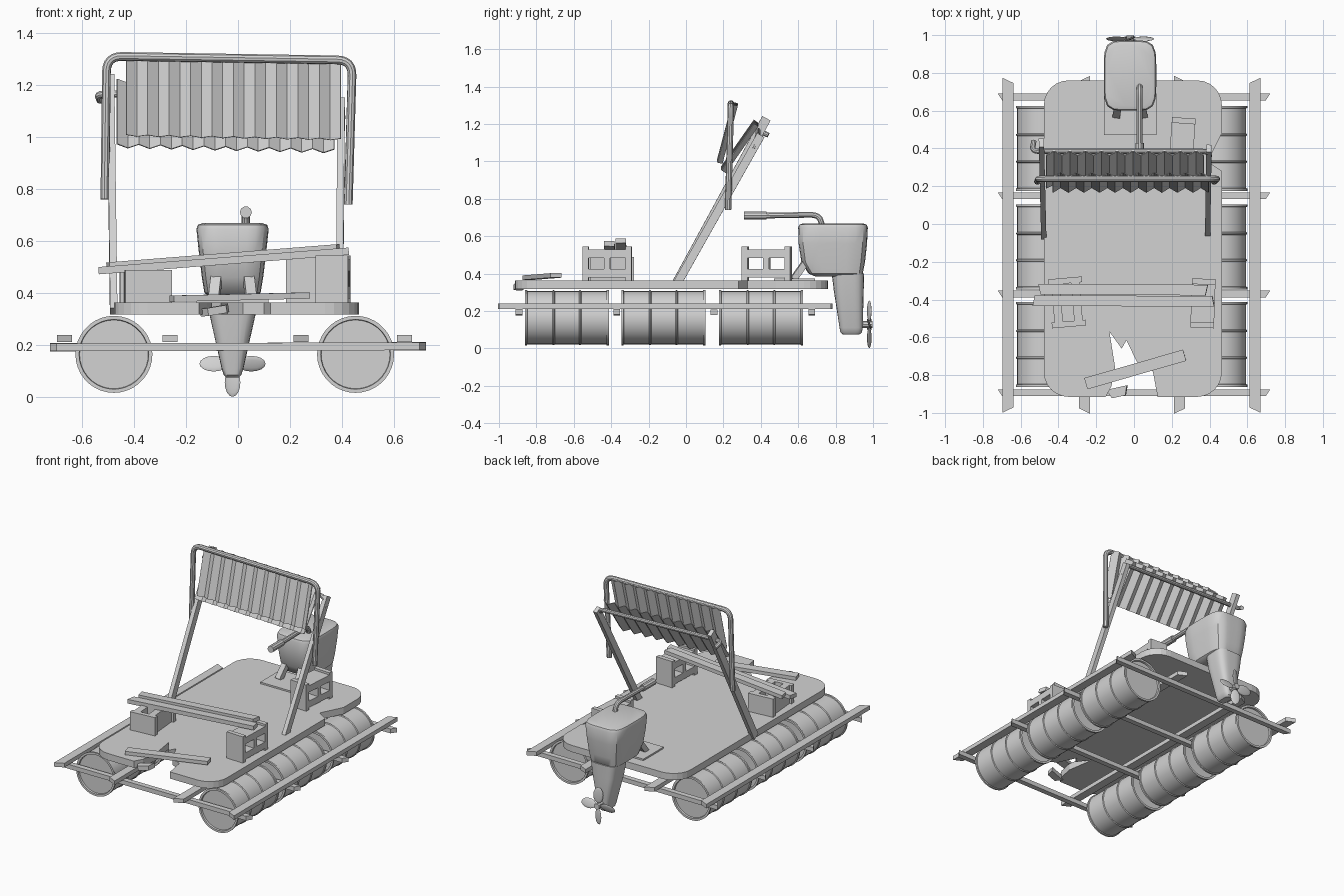
import bpy, bmesh, math, random
from mathutils import Vector, Matrix

random.seed(4)
if "Cube" in bpy.data.objects:
    bpy.data.objects.remove(bpy.data.objects["Cube"])

grey = bpy.data.materials.new("plain_grey")
grey.use_nodes = True
grey.diffuse_color = (0.65, 0.65, 0.65, 1)
grey.node_tree.nodes["Principled BSDF"].inputs["Base Color"].default_value = (0.65, 0.65, 0.65, 1)


def finish(name, bm, smooth=False):
    bmesh.ops.recalc_face_normals(bm, faces=bm.faces)
    mesh = bpy.data.meshes.new(name)
    bm.to_mesh(mesh)
    bm.free()
    mesh.materials.append(grey)
    obj = bpy.data.objects.new(name, mesh)
    bpy.context.collection.objects.link(obj)
    if smooth:
        bpy.ops.object.select_all(action='DESELECT')
        obj.select_set(True)
        bpy.context.view_layer.objects.active = obj
        bpy.ops.object.shade_smooth_by_angle(angle=math.radians(35))
    return obj


def beam(name, a, b, width, height, skew=0.0):
    """Board from a to b; skew cuts both ends at a slant."""
    a, b = Vector(a), Vector(b)
    along = (b - a).normalized()
    side = along.cross(Vector((0, 0, 1))).normalized()
    up = side.cross(along)
    bm = bmesh.new()
    rings = []
    for p, s in ((a, skew), (b, -skew)):
        rings.append([bm.verts.new(p + side * width / 2 * i + up * height / 2 * j + along * s * i)
                      for i, j in ((-1, -1), (1, -1), (1, 1), (-1, 1))])
    bridge(bm, rings)
    return finish(name, bm)


def bridge(bm, rings):
    for r, s in zip(rings, rings[1:]):
        n = len(r)
        for i in range(n):
            bm.faces.new((r[i], r[(i + 1) % n], s[(i + 1) % n], s[i]))
    bm.faces.new(rings[0])
    bm.faces.new(rings[-1])


def loft(name, sections, x, n=32, power=5):
    """Stack of rounded rectangles given as z, y centre, half x, half y."""
    bm = bmesh.new()
    rings = []
    for z, cy, hx, hy in sections:
        ring = []
        for i in range(n):
            c, s = math.cos(math.tau * i / n), math.sin(math.tau * i / n)
            k = (abs(c) ** power + abs(s) ** power) ** (-1 / power)
            ring.append(bm.verts.new((x + hx * c * k, cy + hy * s * k, z)))
        rings.append(ring)
    bridge(bm, rings)
    return finish(name, bm, True)


def tube(name, points, radius, bend=0.06):
    """Round tube along points with rounded corners."""
    pts = [Vector(p) for p in points]
    path = [pts[0]]
    for p, q, r in zip(pts, pts[1:], pts[2:]):
        a = q + (p - q).normalized() * min(bend, (p - q).length * 0.45)
        b = q + (r - q).normalized() * min(bend, (r - q).length * 0.45)
        for i in range(7):
            t = i / 6
            path.append(a * (1 - t) ** 2 + q * 2 * t * (1 - t) + b * t * t)
    path.append(pts[-1])
    curve = bpy.data.curves.new(name, 'CURVE')
    curve.dimensions = '3D'
    curve.bevel_depth, curve.bevel_resolution, curve.use_fill_caps = radius, 3, True
    line = curve.splines.new('POLY')
    line.points.add(len(path) - 1)
    for point, co in zip(line.points, path):
        point.co = (*co, 1)
    temp = bpy.data.objects.new(name, curve)
    bm = bmesh.new()
    bpy.context.collection.objects.link(temp)
    mesh = bpy.data.meshes.new_from_object(temp.evaluated_get(bpy.context.evaluated_depsgraph_get()))
    bm.from_mesh(mesh)
    bpy.data.objects.remove(temp)
    return finish(name, bm, True)


def extrude(name, outline, z, depth):
    bm = bmesh.new()
    bridge(bm, [[bm.verts.new((x, y, h)) for x, y in outline] for h in (z, z + depth)])
    return finish(name, bm)


# Floating drums: turned profile with end rims and two raised hoops
def drum(name, x, y, length=0.426, radius=0.142, n=36):
    rim, w, lip = radius + 0.006, 0.007, 0.012
    profile = [(0, radius - 0.01), (-lip, radius - 0.008), (-lip, rim), (0, rim), (0.002, radius)]
    for k in (1 / 3, 2 / 3):
        m = length * k
        profile += [(m - w, radius), (m - 0.003, rim - 0.001), (m + 0.003, rim - 0.001), (m + w, radius)]
    profile += [(length - v, r) for v, r in reversed(profile[:5])]
    bm = bmesh.new()
    bridge(bm, [[bm.verts.new((x + r * math.cos(math.tau * i / n), y + v, 0.164 + r * math.sin(math.tau * i / n)))
                 for i in range(n)] for v, r in profile])
    finish(name, bm, True)


for side, x in (("right", -0.477), ("left", 0.452)):
    for i, y in enumerate((-0.85, -0.334, 0.188)):
        drum(f"{side}_drum_{i + 1}", x, y)

# Timber frame of long rails over cross beams
for i, (x, y0, y1) in enumerate(((-0.667, -0.985, 0.76), (-0.262, -0.99, 0.77), (0.242, -0.99, 0.77), (0.64, -0.985, 0.76))):
    beam(f"long_rail_{i + 1}", (x, y0, 0.225), (x, y1, 0.225), 0.058, 0.028, 0.014 * (-1) ** i)
for i, y in enumerate((-0.893, -0.37, 0.15, 0.673)):
    tilt = random.uniform(-0.004, 0.004)
    beam(f"cross_beam_{i + 1}", (-0.71, y, 0.193 + tilt), (0.71, y, 0.193 - tilt), 0.036, 0.03, 0.012)


# Deck with rounded corners, a broken front and a chipped edge
def corner(cx, cy, start, r=0.13):
    return [(cx + r * math.cos(a), cy + r * math.sin(a))
            for a in (math.radians(start + 15 * i) for i in range(7))]


outline = corner(-0.347, -0.785, 180)
outline += [(-0.15, -0.915), (-0.12, -0.86), (-0.1, -0.76), (-0.13, -0.57), (-0.065, -0.66),
            (-0.04, -0.615), (0.02, -0.74), (0.1, -0.78), (0.125, -0.915)]
outline += corner(0.335, -0.785, 270)
outline += [(0.465, 0.28), (0.39, 0.33), (0.42, 0.39), (0.465, 0.48)]
outline += corner(0.335, 0.63, 0) + corner(-0.347, 0.63, 90)
extrude("deck", outline, 0.317, 0.046)
beam("deck_splinter", (-0.13, -0.9, 0.325), (-0.04, -0.88, 0.34), 0.05, 0.03, 0.01)


# Hollow blocks: end walls, middle wall, face walls
def block(name, matrix, length=0.26, height=0.18, depth=0.125):
    bm = bmesh.new()
    wall = 0.03
    parts = [((s * (length - wall) / 2, 0), (wall, height)) for s in (-1, 1)]
    parts += [((0, 0), (wall, height - 2 * wall))]
    parts += [((0, s * (height - 0.075) / 2), (length - 2 * wall, 0.045)) for s in (-1, 1)]
    for (u, v), (du, dv) in parts:
        bmesh.ops.create_cube(bm, size=1, matrix=matrix @ Matrix.Translation((0, u, v)) @ Matrix.Diagonal((depth, du, dv, 1)))
    finish(name, bm)


def place(x, y, z, turn):
    return Matrix.Translation((x, y, z)) @ Matrix.Rotation(math.radians(turn), 4, 'Z')


block("left_seat_block", place(0.365, -0.42, 0.454, -2))
block("rear_block", place(0.255, 0.432, 0.454, -4))
block("right_seat_block", place(-0.355, -0.415, 0.426, 5) @ Matrix.Rotation(math.pi / 2, 4, 'Y'))

# Seat boards and the loose board
beam("seat_board_back", (-0.5, -0.345, 0.505), (0.385, -0.35, 0.575), 0.056, 0.025, 0.006)
beam("seat_board_front", (-0.53, -0.405, 0.486), (0.42, -0.41, 0.56), 0.056, 0.028, -0.006)
beam("loose_board", (-0.255, -0.845, 0.378), (0.268, -0.695, 0.39), 0.062, 0.024)

# Leaning shelter: posts, tube frame and hanger bar
beam("right_post", (-0.478, -0.06, 0.33), (-0.49, 0.43, 1.23), 0.028, 0.05)
beam("left_post", (0.39, -0.045, 0.35), (0.397, 0.4, 1.14), 0.028, 0.045)
tube("hoop_frame", [(-0.512, 0.225, 0.76), (-0.505, 0.24, 1.31), (0.44, 0.24, 1.295), (0.424, 0.225, 0.74)], 0.017)
tube("hanger_bar", [(-0.53, 0.44, 1.14), (-0.54, 0.385, 1.165), (-0.42, 0.385, 1.165), (0.39, 0.385, 1.14), (0.4, 0.36, 1.07)], 0.014, 0.04)


# Corrugated roof sheets: zigzag section swept down a slope
def sheet(name, x0, x1, top, bottom, drop, waves=10):
    bm = bmesh.new()
    slope = (Vector((0, *bottom)) - Vector((0, *top))).normalized()
    out = slope.cross(Vector((1, 0, 0)))
    rows = []
    for y, z in (top, bottom):
        row = []
        for i in range(waves * 2 + 1):
            t = i / (waves * 2)
            p = Vector((x0 + (x1 - x0) * t, y, z - drop * t))
            row.append(bm.verts.new(p + out * 0.013 * (-1) ** i))
        rows.append(row)
    for i in range(waves * 2):
        bm.faces.new((rows[0][i], rows[0][i + 1], rows[1][i + 1], rows[1][i]))
    obj = finish(name, bm)
    solid = obj.modifiers.new("thickness", 'SOLIDIFY')
    solid.thickness, solid.offset = 0.005, 0


sheet("front_roof_sheet", -0.43, 0.395, (0.262, 1.315), (0.18, 1.005), 0.015)
sheet("rear_roof_sheet", -0.465, 0.37, (0.375, 1.215), (0.2, 0.965), 0.02)

# Outboard motor
MX = -0.021
loft("motor_cover", [(0.385, 0.81, 0.085, 0.12), (0.4, 0.8, 0.108, 0.145), (0.46, 0.787, 0.118, 0.17),
                     (0.56, 0.785, 0.13, 0.183), (0.645, 0.786, 0.139, 0.186), (0.662, 0.786, 0.133, 0.18),
                     (0.668, 0.786, 0.115, 0.16)], MX)
loft("motor_leg", [(0.4, 0.866, 0.1, 0.087), (0.31, 0.87, 0.087, 0.08), (0.11, 0.883, 0.042, 0.062),
                   (0.085, 0.883, 0.034, 0.057), (0.075, 0.883, 0.024, 0.045)], MX, power=4)
extrude("motor_plate", [(MX + sx * 0.139, y) for sx, y in ((-1, 0.47), (1, 0.47), (1, 0.69), (-1, 0.69))], 0.362, 0.012)
for side, s in (("right", -1), ("left", 1)):
    beam(f"{side}_motor_strut", (MX + s * 0.072, 0.575, 0.37), (MX + s * 0.058, 0.66, 0.49), 0.04, 0.035)
tube("tiller_arm", [(0.03, 0.73, 0.65), (0.03, 0.71, 0.715), (0.03, 0.42, 0.71)], 0.016, 0.05)
tube("tiller_grip", [(0.03, 0.43, 0.71), (0.03, 0.31, 0.71)], 0.023)

# Propeller: hub and four twisted blades
tube("propeller_hub", [(MX, 0.93, 0.128), (MX, 0.998, 0.128)], 0.02)
for k in range(4):
    bm = bmesh.new()
    bmesh.ops.create_uvsphere(bm, u_segments=12, v_segments=8, radius=1)
    spin = Matrix.Translation((MX, 0.98, 0.128)) @ Matrix.Rotation(k * math.pi / 2, 4, 'Y')
    bm.transform(spin @ Matrix.Translation((0, 0, 0.072)) @ Matrix.Rotation(0.35, 4, 'Z') @ Matrix.Diagonal((0.032, 0.006, 0.055, 1)))
    finish(f"propeller_blade_{k + 1}", bm, True)
